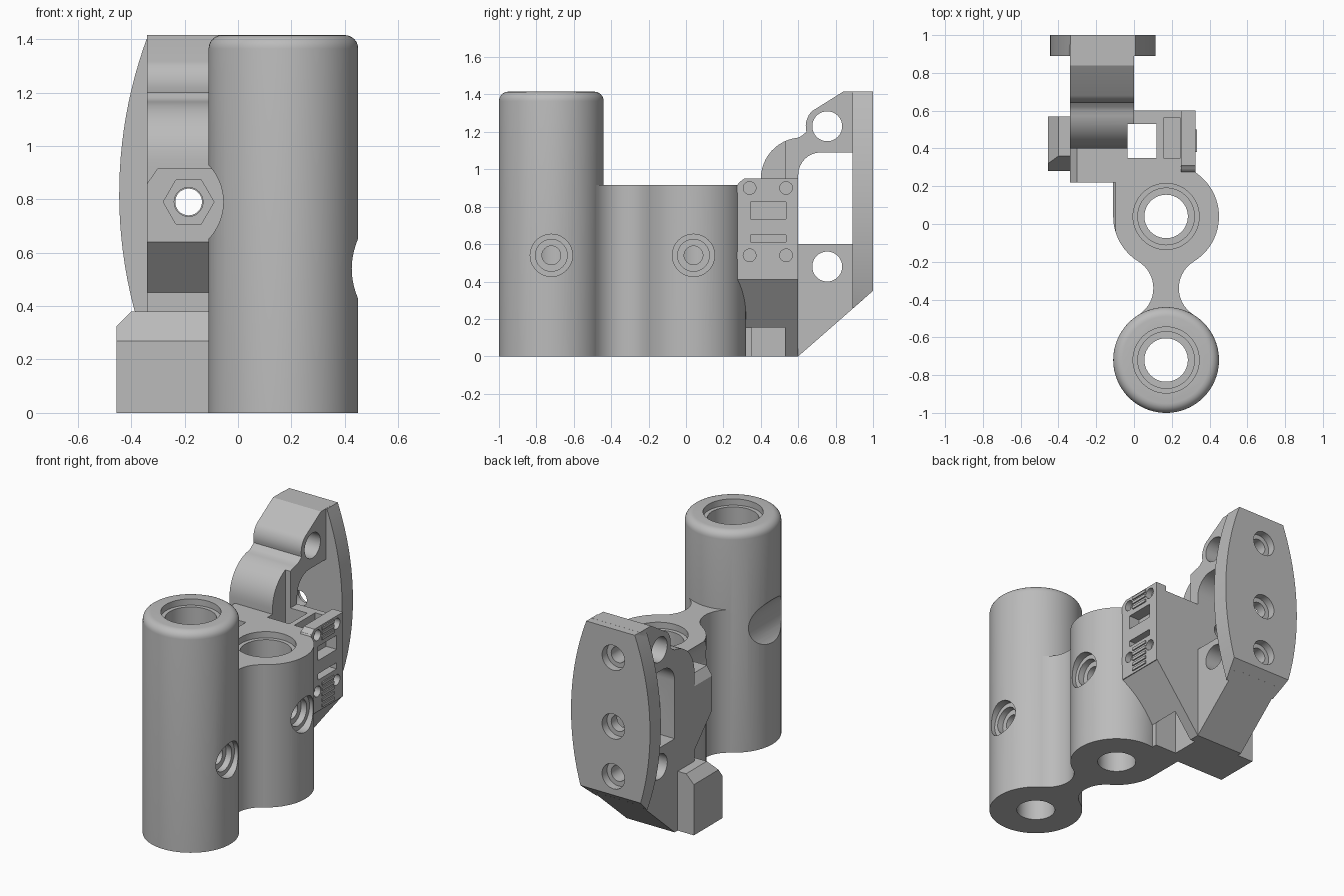
import bpy, bmesh, math
from mathutils import Vector

cube = bpy.data.objects.get("Cube")
if cube:
    bpy.data.objects.remove(cube, do_unlink=True)

grey = bpy.data.materials.new("plain_grey")
grey.use_nodes = True
grey.diffuse_color = (0.5, 0.5, 0.5, 1)
grey.node_tree.nodes["Principled BSDF"].inputs["Base Color"].default_value = (0.5, 0.5, 0.5, 1)


# ---- helpers ----
def place(axis, u, v, w):
    return {"x": (w, u, v), "y": (u, w, v), "z": (u, v, w)}[axis]


def prism(name, axis, pts, a, b, fillet=0, slices=()):
    """Extrude a 2D outline along an axis; slices are (point, normal) planes trimming it."""
    bm = bmesh.new()
    face = bm.faces.new([bm.verts.new(place(axis, u, v, a)) for u, v in pts])
    ext = bmesh.ops.extrude_face_region(bm, geom=[face])["geom"]
    top = [e for e in ext if isinstance(e, bmesh.types.BMVert)]
    bmesh.ops.translate(bm, verts=top, vec=place(axis, 0, 0, b - a))
    if fillet:
        rim = [e for e in ext if isinstance(e, bmesh.types.BMEdge)]
        bmesh.ops.bevel(bm, geom=rim, offset=fillet, segments=6, profile=0.5, affect="EDGES")
    for co, no in slices:
        cut = bmesh.ops.bisect_plane(bm, geom=bm.verts[:] + bm.edges[:] + bm.faces[:],
                                     plane_co=co, plane_no=no, clear_outer=True)["geom_cut"]
        edges = [e for e in cut if isinstance(e, bmesh.types.BMEdge)]
        bmesh.ops.holes_fill(bm, edges=edges, sides=0)
    bmesh.ops.recalc_face_normals(bm, faces=bm.faces[:])
    me = bpy.data.meshes.new(name)
    bm.to_mesh(me)
    bm.free()
    me.materials.append(grey)
    ob = bpy.data.objects.new(name, me)
    bpy.context.collection.objects.link(ob)
    return ob


def arc(cu, cv, r, a0, a1, n):
    return [(cu + r * math.cos(math.radians(a0 + (a1 - a0) * i / n)),
             cv + r * math.sin(math.radians(a0 + (a1 - a0) * i / n))) for i in range(n + 1)]


def cyl(name, axis, u, v, r, a, b, n=64, fillet=0):
    return prism(name, axis, arc(u, v, r, 0, 360, n)[:-1], a, b, fillet)


def box(name, x0, x1, y0, y1, z0, z1):
    return prism(name, "z", [(x0, y0), (x1, y0), (x1, y1), (x0, y1)], z0, z1)


def combine(ob, tool, op="DIFFERENCE"):
    mod = ob.modifiers.new("combine", "BOOLEAN")
    mod.operation, mod.solver, mod.object = op, "EXACT", tool
    bpy.context.view_layer.objects.active = ob
    bpy.ops.object.modifier_apply(modifier=mod.name)
    bpy.data.objects.remove(tool, do_unlink=True)


CX, FRONT, REAR, LOW = 0.17, -0.72, 0.04, 0.915
MX = -0.185                     # line of the mounting screws

# ---- two columns with a waisted neck ----
body = cyl("column_body", "z", CX, FRONT, 0.28, 0, 1.415, 96, 0.05)
combine(body, cyl("rear_column", "z", CX, REAR, 0.28, 0, LOW, 96), "UNION")
waist = [(CX, FRONT)] + arc(CX + 0.2335, -0.34, 0.166, 238.4, 121.6, 14)
waist += [(CX, REAR)] + arc(CX - 0.2335, -0.34, 0.166, 58.4, -58.4, 14)
combine(body, prism("neck", "z", waist, 0, LOW), "UNION")
combine(body, box("corner_fill", -0.11, 0.12, REAR, 0.4, 0, LOW), "UNION")

# ---- connector side with sloping underside ----
slope = [(-0.11, 0), (0, 0), (0.32, 0.41), (0.32, LOW), (-0.11, LOW)]
combine(body, prism("connector_side", "y", slope, 0.27, 0.6), "UNION")
combine(body, cyl("scoop", "y", -0.255, 0.79, 0.2, -1.1, 0.22))

# ---- rear arm ----
outline = [(0.28, 0), (0.6, 0), (0.95, 0.306), (0.95, 1.415), (0.84, 1.415), (0.68, 1.315)]
outline += arc(0.755, 1.23, 0.115, 140, 195, 6)
outline += [(0.62, 1.18)] + arc(0.62, 0.95, 0.22, 95, 180, 12)
outline += [(0.4, LOW), (0.22, LOW), (0.22, 0.64), (0.4, 0.45), (0.4, 0.38), (0.36, 0.38), (0.28, 0.27)]
arm = prism("arm", "x", outline, -0.34, 0)
window = [(0.89, 0.6), (0.89, 1.09)] + arc(0.72, 0.97, 0.12, 90, 180, 8) + [(0.6, 0.6)]
combine(arm, prism("window", "x", window, -0.5, 0.2))
for z in (0.48, 1.23):
    combine(arm, cyl("cross_hole", "x", 0.755, z, 0.08, -0.5, 0.2, 40))
combine(arm, prism("top_chamfer", "y", [(-0.35, 0.845), (-0.295, 0.925), (-0.35, 0.925)], 0.1, 0.4))
combine(body, arm, "UNION")

# ---- bores, side screw holes, hex pocket, cable shafts ----
for y, top in ((FRONT, 1.415), (REAR, LOW)):
    combine(body, cyl("bore", "z", CX, y, 0.115, -0.1, 1.6))
    combine(body, cyl("bearing_seat", "z", CX, y, 0.15, top - 0.16, 1.6))
    combine(body, cyl("seat_lip", "z", CX, y, 0.175, top - 0.04, 1.6))
    for r, x in ((0.113, 0.4), (0.085, 0.36), (0.05, CX)):
        combine(body, cyl("side_hole", "x", y, 0.54, r, x, 0.6, 48))
combine(body, cyl("hex_pocket", "y", MX, 0.79, 0.095, 0.1, 0.3, 6))
combine(body, cyl("bolt_hole", "y", MX, 0.79, 0.054, 0.1, 0.7, 40))
combine(body, box("cable_shaft", -0.035, 0.12, 0.35, 0.53, -0.1, 1.3))
combine(body, box("plug_pocket", 0.155, 0.245, 0.35, 0.56, 0.6, 1.1))
combine(body, box("panel_room", 0.25, 0.4, 0.28, 0.7, 0.41, 1.0))

# ---- back plate with bowed sides and slanted foot ----
bow = arc(-0.165 - 0.28 + 1.69, 0.82, 1.69, 159.4, 201.5, 24)
bow += arc(-0.165 + 0.28 - 1.69, 0.82, 1.69, -21.5, 20.6, 24)
plate = prism("back_plate", "y", bow, 0.89, 1.0, 0,
              [((0, 1, 0.35), (0, 0.35, -0.4)), ((0, 0, 1.415), (0, 0, 1))])
combine(body, plate, "UNION")
for z in (0.47, 0.79, 1.23):
    combine(body, cyl("screw_hole", "y", MX, z, 0.05, 0.8, 1.1, 40))
    combine(body, cyl("screw_sink", "y", MX, z, 0.08, 0.95, 1.1, 40))

# ---- foot block ----
foot = [(0.28, 0), (0.57, 0), (0.57, 0.38), (0.36, 0.38), (0.28, 0.27)]
block = prism("foot_block", "x", foot, -0.455, -0.34, 0,
              [((-0.455, 0, 0.325), (-1, 0, 1))])

# ---- side panel with ears, slots and ribs ----
face = [(0.28, 0.41), (0.6, 0.41), (0.6, 0.95), (0.31, 0.95), (0.28, 0.925)]
panel = prism("side_panel", "x", face, 0.25, 0.325)
for z in (0.54, 0.895):
    combine(panel, cyl("ear", "x", 0.32, z, 0.05, 0.25, 0.325, 24), "UNION")
for y in (0.34, 0.535):
    for z in (0.54, 0.9):
        combine(panel, cyl("pin_hole", "x", y, z, 0.034, 0.285, 0.4, 24))
for z0, z1 in ((0.735, 0.825), (0.61, 0.65)):
    combine(panel, box("slot", 0.2, 0.4, 0.345, 0.535, z0, z1))
for z in (0.435, 0.47, 0.505, 0.54, 0.575, 0.865, 0.9, 0.93):
    combine(panel, box("rib", 0.31, 0.333, 0.38, 0.5, z - 0.009, z + 0.009), "UNION")

# ---- shading ----
for ob in (body, block, panel):
    bpy.ops.object.select_all(action="DESELECT")
    ob.select_set(True)
    bpy.context.view_layer.objects.active = ob
    bpy.ops.object.shade_smooth_by_angle(angle=math.radians(25))
